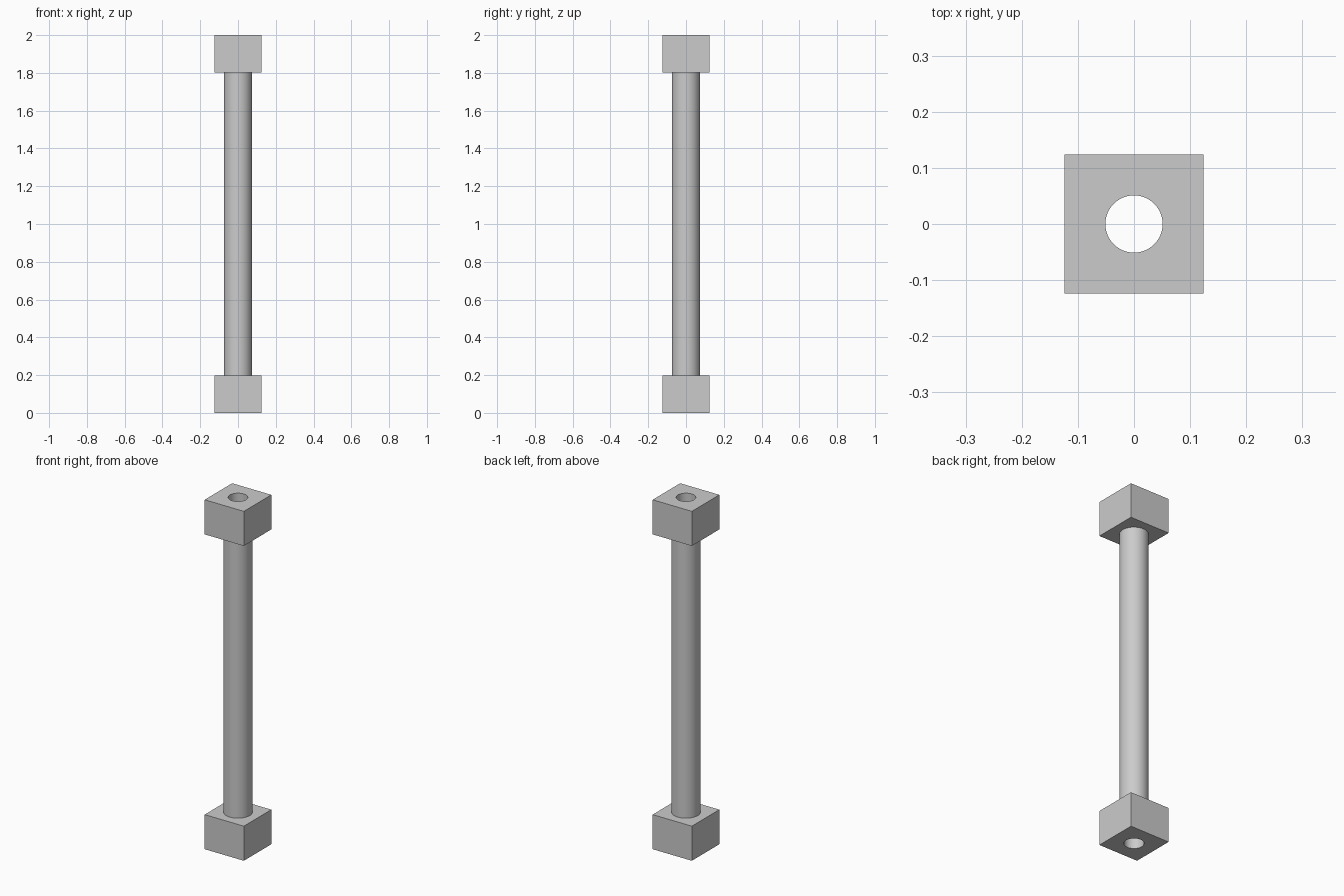
import bpy
import math

if "Cube" in bpy.data.objects:
    bpy.data.objects.remove(bpy.data.objects["Cube"], do_unlink=True)

HEIGHT = 2.0
BLOCK_WIDTH = 0.248
BLOCK_HEIGHT = 0.198
SHAFT_RADIUS = 0.0745
BORE_RADIUS = 0.051
SIDES = 64

grey = bpy.data.materials.new("plain_grey")
grey.use_nodes = True
colour = (0.6, 0.6, 0.6, 1.0)
grey.diffuse_color = colour
grey.node_tree.nodes["Principled BSDF"].inputs["Base Color"].default_value = colour


def cylinder(name, radius, depth):
    bpy.ops.mesh.primitive_cylinder_add(vertices=SIDES, radius=radius, depth=depth,
                                        location=(0, 0, HEIGHT / 2))
    obj = bpy.context.object
    obj.name = name
    return obj


def block(name, z):
    bpy.ops.mesh.primitive_cube_add(size=1, location=(0, 0, z))
    obj = bpy.context.object
    obj.name = name
    obj.scale = (BLOCK_WIDTH, BLOCK_WIDTH, BLOCK_HEIGHT)
    bpy.ops.object.transform_apply(location=False, rotation=False, scale=True)
    return obj


# Square end blocks joined by a round shaft
parts = [
    block("lower_block", BLOCK_HEIGHT / 2),
    block("upper_block", HEIGHT - BLOCK_HEIGHT / 2),
    cylinder("shaft", SHAFT_RADIUS, HEIGHT - 2 * BLOCK_HEIGHT),
]

# One bore runs through every part
cutter = cylinder("bore_cutter", BORE_RADIUS, HEIGHT * 1.2)
cutter.hide_render = True

for part in parts:
    bpy.ops.object.select_all(action="DESELECT")
    part.select_set(True)
    bpy.context.view_layer.objects.active = part
    bore = part.modifiers.new("bore", "BOOLEAN")
    bore.operation = "DIFFERENCE"
    bore.solver = "EXACT"
    bore.object = cutter
    bpy.ops.object.modifier_apply(modifier=bore.name)
    part.data.materials.clear()
    part.data.materials.append(grey)
    bpy.ops.object.shade_smooth_by_angle(angle=math.radians(30))

bpy.data.objects.remove(cutter, do_unlink=True)
